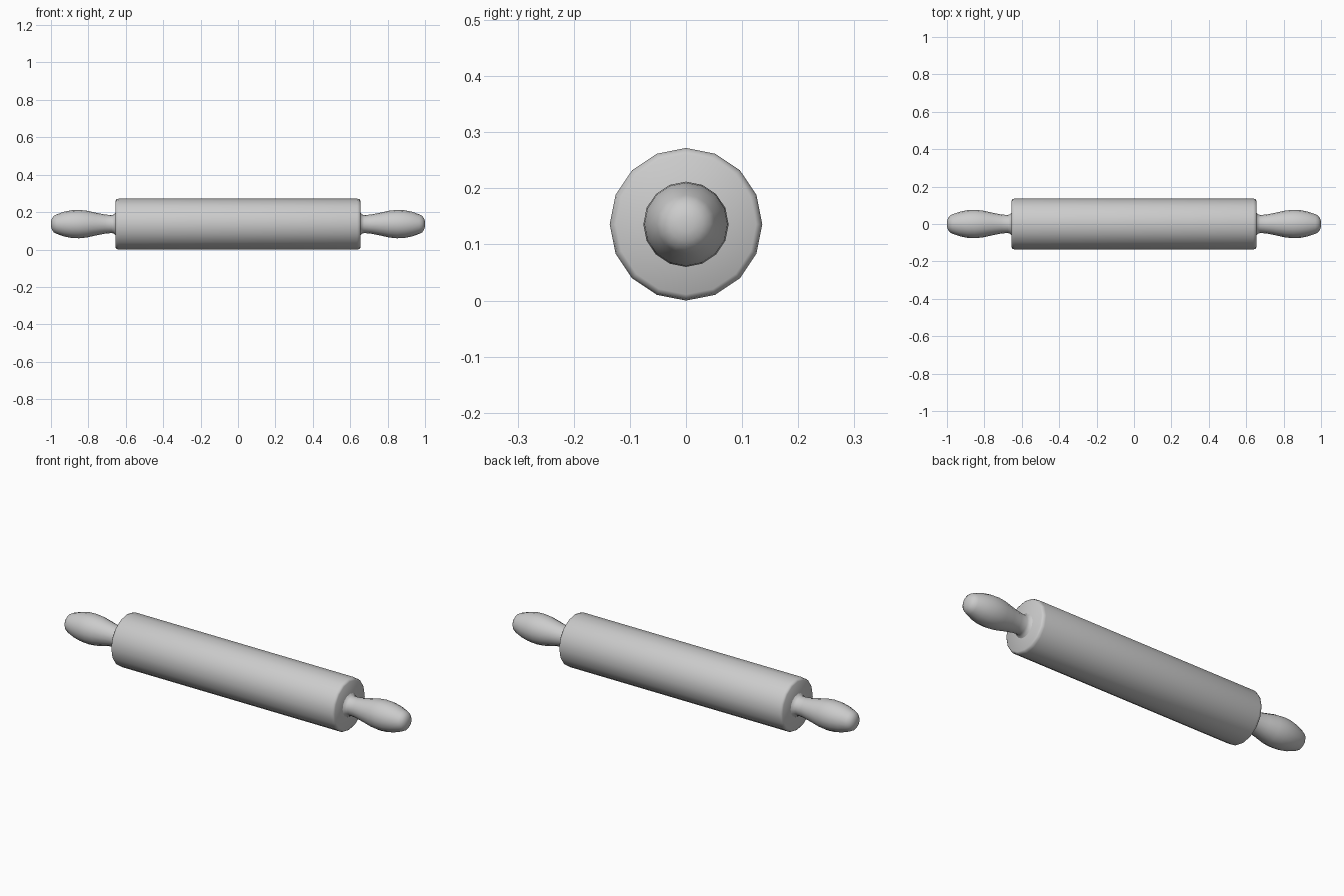
import bpy, bmesh, math

if "Cube" in bpy.data.objects:
    bpy.data.objects.remove(bpy.data.objects["Cube"])

SIDES = 16
R = 0.136  # roller radius, also the height of the axis


def lathe(name, profile, mirror=False):
    """Revolve (x, radius) points around the x axis; radius 0 closes to a pole."""
    bm = bmesh.new()
    rings = []
    for x, r in profile:
        if r == 0:
            rings.append([bm.verts.new((x, 0, 0))] * SIDES)
        else:
            rings.append([bm.verts.new((x, r * math.sin(2 * math.pi * i / SIDES),
                                        r * math.cos(2 * math.pi * i / SIDES)))
                          for i in range(SIDES)])
    for a, b in zip(rings, rings[1:]):
        for i in range(SIDES):
            j = (i + 1) % SIDES
            bm.faces.new(dict.fromkeys((a[i], a[j], b[j], b[i])))
    bmesh.ops.recalc_face_normals(bm, faces=bm.faces)
    mesh = bpy.data.meshes.new(name)
    bm.to_mesh(mesh)
    bm.free()
    ob = bpy.data.objects.new(name, mesh)
    ob.location.z = R
    bpy.context.collection.objects.link(ob)
    if mirror:
        ob.modifiers.new("Mirror", 'MIRROR')
    bpy.ops.object.select_all(action='DESELECT')
    ob.select_set(True)
    bpy.context.view_layer.objects.active = ob
    bpy.ops.object.shade_smooth_by_angle(angle=math.radians(40))
    return ob


# Roller with softened rims
half = [(0.637, R), (0.649, 0.133), (0.655, 0.125), (0.655, 0)]
lathe("roller", [(-x, r) for x, r in reversed(half)] + half)

# Swelling handles: collar, neck, belly, rounded tip
handle = [(0.64, 0), (0.64, 0.062), (0.655, 0.06), (0.662, 0.052), (0.675, 0.048),
          (0.71, 0.051), (0.76, 0.061), (0.81, 0.072), (0.85, 0.076),
          (0.89, 0.074), (0.93, 0.066), (0.97, 0.052), (0.985, 0.044),
          (0.995, 0.030), (1.0, 0.014), (1.0, 0)]
lathe("handles", handle, mirror=True)
